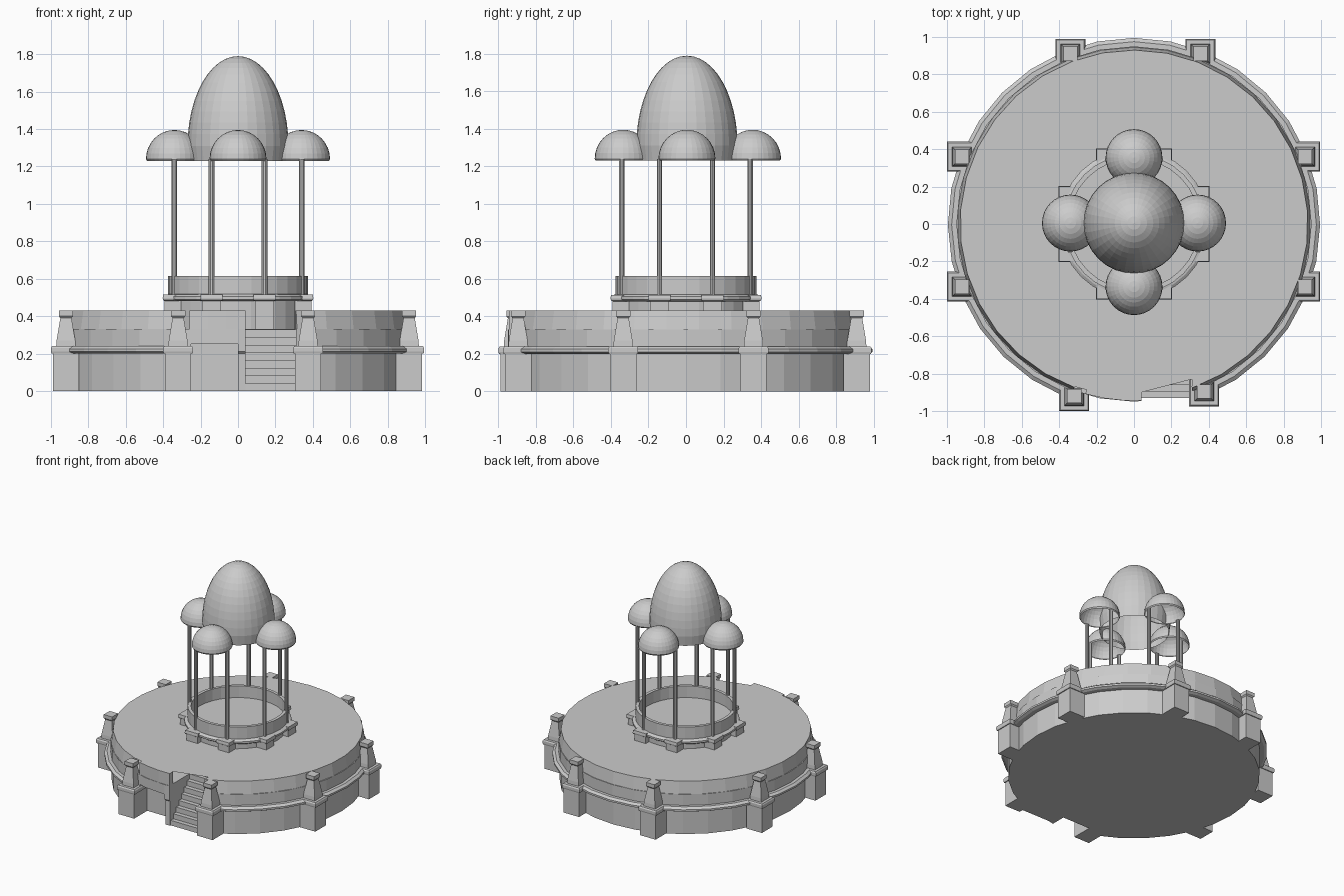
import bpy, bmesh
from math import sin, cos, pi, radians

if "Cube" in bpy.data.objects:
    bpy.data.objects.remove(bpy.data.objects["Cube"])

def finish(bm, name):
    bmesh.ops.remove_doubles(bm, verts=bm.verts, dist=1e-5)
    bmesh.ops.recalc_face_normals(bm, faces=bm.faces)
    me = bpy.data.meshes.new(name)
    bm.to_mesh(me)
    bm.free()
    ob = bpy.data.objects.new(name, me)
    bpy.context.collection.objects.link(ob)
    return ob

def lathe(name, profile, steps=32, start=0, end=360, loop=False, caps=False, at=(0, 0)):
    """Spin (radius, z) points; loop closes the section, caps close top and bottom."""
    bm = bmesh.new()
    full = end - start == 360
    rows = []
    for i in range(steps if full else steps + 1):
        a = radians(start + (end - start) * i / steps)
        rows.append([bm.verts.new((at[0] + r * cos(a), at[1] + r * sin(a), z)) for r, z in profile])
    n = len(profile)
    for i in range(steps):
        p, q = rows[i], rows[(i + 1) % len(rows)]
        for j in range(n if loop else n - 1):
            k = (j + 1) % n
            bm.faces.new((p[j], q[j], q[k], p[k]))
    if caps:
        bm.faces.new([r[0] for r in rows])
        bm.faces.new([r[-1] for r in rows])
    if loop and not full:
        bm.faces.new(rows[0])
        bm.faces.new(rows[-1])
    return finish(bm, name)

def square_stack(name, x, y, sections):
    """Square pillar from (half width, z) sections."""
    bm = bmesh.new()
    rows = [[bm.verts.new((x + sx * h, y + sy * h, z))
             for sx, sy in ((-1, -1), (1, -1), (1, 1), (-1, 1))] for h, z in sections]
    for p, q in zip(rows, rows[1:]):
        for j in range(4):
            k = (j + 1) % 4
            bm.faces.new((p[j], p[k], q[k], q[j]))
    bm.faces.new(rows[0])
    bm.faces.new(rows[-1])
    return finish(bm, name)

def box(name, x0, x1, y0, y1, z0, z1):
    bm = bmesh.new()
    bmesh.ops.create_cube(bm, size=1)
    for v in bm.verts:
        v.co = ((x0 + x1) / 2 + v.co.x * (x1 - x0),
                (y0 + y1) / 2 + v.co.y * (y1 - y0),
                (z0 + z1) / 2 + v.co.z * (z1 - z0))
    return finish(bm, name)

def cut(ob, cutter):
    m = ob.modifiers.new("cut", 'BOOLEAN')
    m.operation, m.solver, m.object = 'DIFFERENCE', 'EXACT', cutter
    cutter.hide_render = True
    cutter.hide_set(True)

# Round base with a stairwell and a recess beside it
drum = lathe("base_drum", [(.94, 0), (.94, .2), (.95, .21), (.95, .33)], caps=True)
cut(drum, box("stairwell_cutter", .04, .31, -1.2, -.66, -.1, .6))
cut(drum, box("recess_cutter", -.25, 0, -1.2, -.82, -.1, .25))

# Moulding, broken between the two front pillars
lathe("base_moulding", [(.93, .2), (.975, .2), (.995, .21), (.995, .225), (.975, .24), (.93, .24)],
      28, -68, 248, loop=True)

# Parapet and its thin cover, open at the stairs
lathe("parapet", [(.92, .33), (.945, .33), (.93, .43), (.92, .43)], 30, -70.5, 250, loop=True)
lathe("front_panel", [(.90, .25), (.945, .25), (.945, .43), (.90, .43)], 3, 254, 272.5, loop=True)
bm = bmesh.new()
pts = [(.925 * cos(radians(a)), .925 * sin(radians(a))) for a in
       [-70.5 + 343 * i / 32 for i in range(33)]]
pts += [(.04, -.90), (.31, -.83)]
bm.faces.new([bm.verts.new((x, y, .43)) for x, y in pts])
finish(bm, "terrace_cover")

# Stairs
for i in range(8):
    box(f"step_{i + 1}", .04, .31, -.93 + .035 * i, -.65, .041 * i, .041 * (i + 1))

# Eight pillars around the base
posts = [(-.32, -.92), (.375, -.895), (-.34, .91), (.355, .91),
         (-.92, .36), (-.92, -.335), (.915, .36), (.915, -.335)]
for i, (x, y) in enumerate(posts):
    square_stack(f"pillar_{i + 1}", x, y,
                 [(.07, 0), (.07, .2), (.077, .2), (.08, .21), (.08, .23), (.074, .24),
                  (.052, .24), (.05, .27), (.03, .39), (.038, .40), (.038, .43)])

# Raised ring in the middle
lathe("ring_base", [(.36, .33), (.36, .48), (.385, .48), (.4, .49), (.4, .505),
                    (.385, .515), (.36, .52)], caps=True)
lathe("ring_wall", [(.35, .51), (.375, .51), (.375, .615), (.35, .615)], loop=True)

# Ring pedestals and the columns above them
for i in range(8):
    a = radians(22.5 + 45 * i)
    x, y = .37 * cos(a), .37 * sin(a)
    square_stack(f"ring_pedestal_{i + 1}", x * 1.0, y * 1.0,
                 [(.05, .33), (.05, .48), (.058, .485), (.061, .495), (.058, .515)])
    lathe(f"column_{i + 1}", [(.015, .5), (.015, 1.24)], 10, caps=True, at=(x, y))

# Open domes: one tall, four small
def dome(name, x, y, r, z0, zc, ztop, rings):
    prof = [(r * .96, z0)] if zc > z0 else []
    prof += [(r * cos(pi / 2 * k / rings), zc + (ztop - zc) * sin(pi / 2 * k / rings))
             for k in range(rings + 1)]
    lathe(name, prof, 32, at=(x, y))

dome("large_dome", 0, .005, .27, 1.23, 1.31, 1.79, 12)
for i, (x, y) in enumerate([(-.34, .005), (.34, .005), (0, .355), (0, -.335)]):
    dome(f"small_dome_{i + 1}", x, y, .152, 1.23, 1.24, 1.395, 8)
